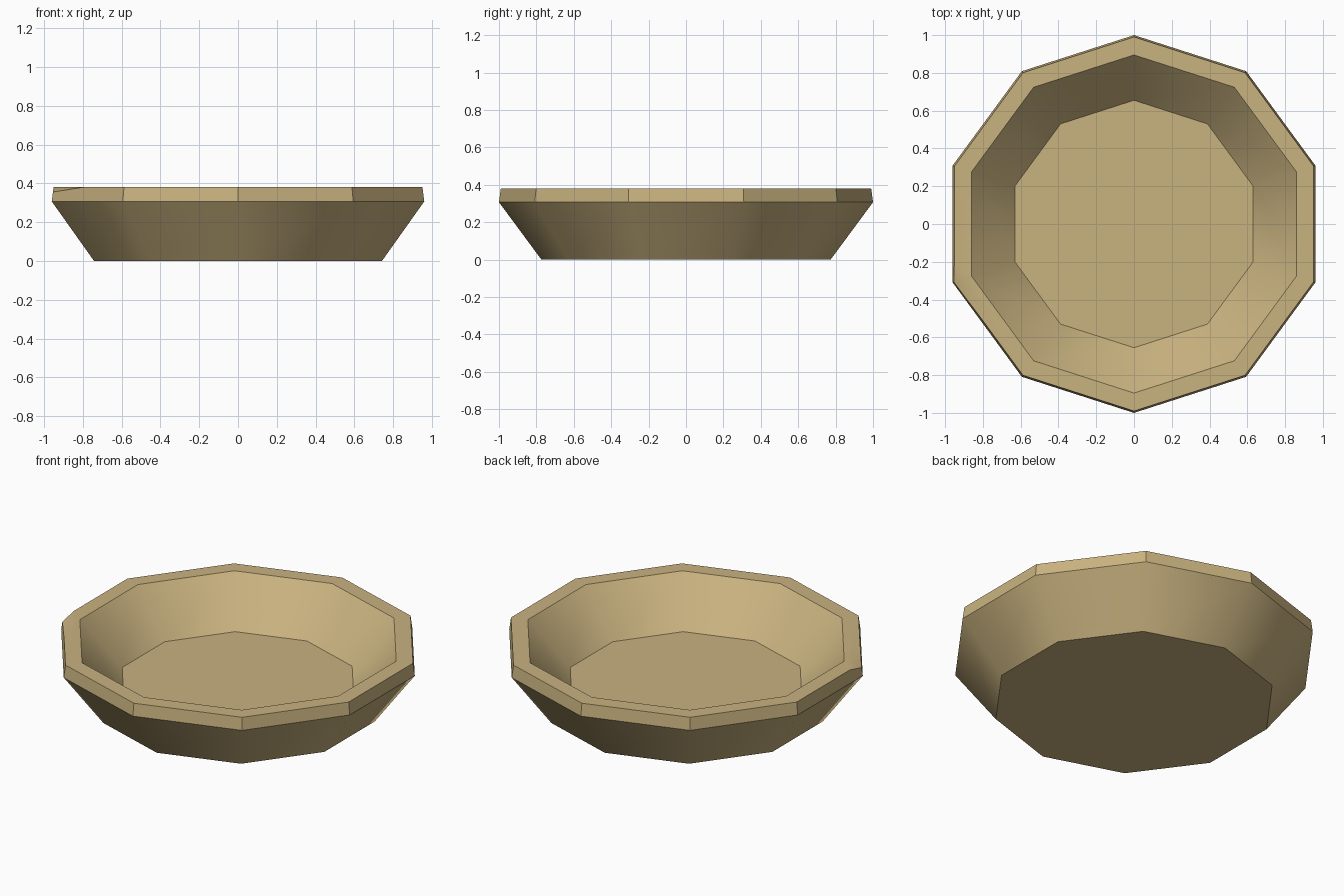
import bpy, bmesh, math
from mathutils import Vector

if "Cube" in bpy.data.objects:
    bpy.data.objects.remove(bpy.data.objects["Cube"])

SIDES = 10
# bowl profile from outer foot, over the rim, down to the inner floor: (radius, height)
PROFILE = [(0.773, 0.0), (1.0, 0.307), (0.99, 0.381), (0.895, 0.381), (0.655, 0.127)]

bm = bmesh.new()
rings = []
for r, z in PROFILE:
    ring = []
    for i in range(SIDES):
        a = math.pi / 2 + i * 2 * math.pi / SIDES
        ring.append(bm.verts.new((1.01 * r * math.cos(a), r * math.sin(a), z)))
    rings.append(ring)

# walls and rim
for low, high in zip(rings, rings[1:]):
    for i in range(SIDES):
        j = (i + 1) % SIDES
        bm.faces.new((low[i], low[j], high[j], high[i]))
# underside and inner floor
bm.faces.new(rings[0][::-1])
bm.faces.new(rings[-1])

# small worn corner on the rim, cut by a sloping plane
p1, p2, p3 = Vector((-0.951, -0.2, 0.381)), Vector((-0.955, -0.308, 0.355)), Vector((-0.79, -0.526, 0.381))
normal = (p2 - p1).cross(p3 - p1).normalized()
if normal.z < 0:
    normal.negate()
cut = bmesh.ops.bisect_plane(bm, geom=bm.verts[:] + bm.edges[:] + bm.faces[:], dist=1e-5,
                             plane_co=p1, plane_no=normal, clear_outer=True)
bmesh.ops.holes_fill(bm, edges=[e for e in bm.edges if e.is_boundary], sides=0)
bmesh.ops.recalc_face_normals(bm, faces=bm.faces[:])

mesh = bpy.data.meshes.new("bowl")
bm.to_mesh(mesh)
bm.free()
bowl = bpy.data.objects.new("bowl", mesh)
bpy.context.collection.objects.link(bowl)

# tan clay colour
clay = bpy.data.materials.new("tan clay")
clay.diffuse_color = (0.58, 0.445, 0.212, 1)
clay.use_nodes = True
clay.node_tree.nodes["Principled BSDF"].inputs["Base Color"].default_value = clay.diffuse_color
mesh.materials.append(clay)

bpy.context.view_layer.objects.active = bowl
bowl.select_set(True)
bpy.ops.object.shade_smooth_by_angle(angle=math.radians(30))
